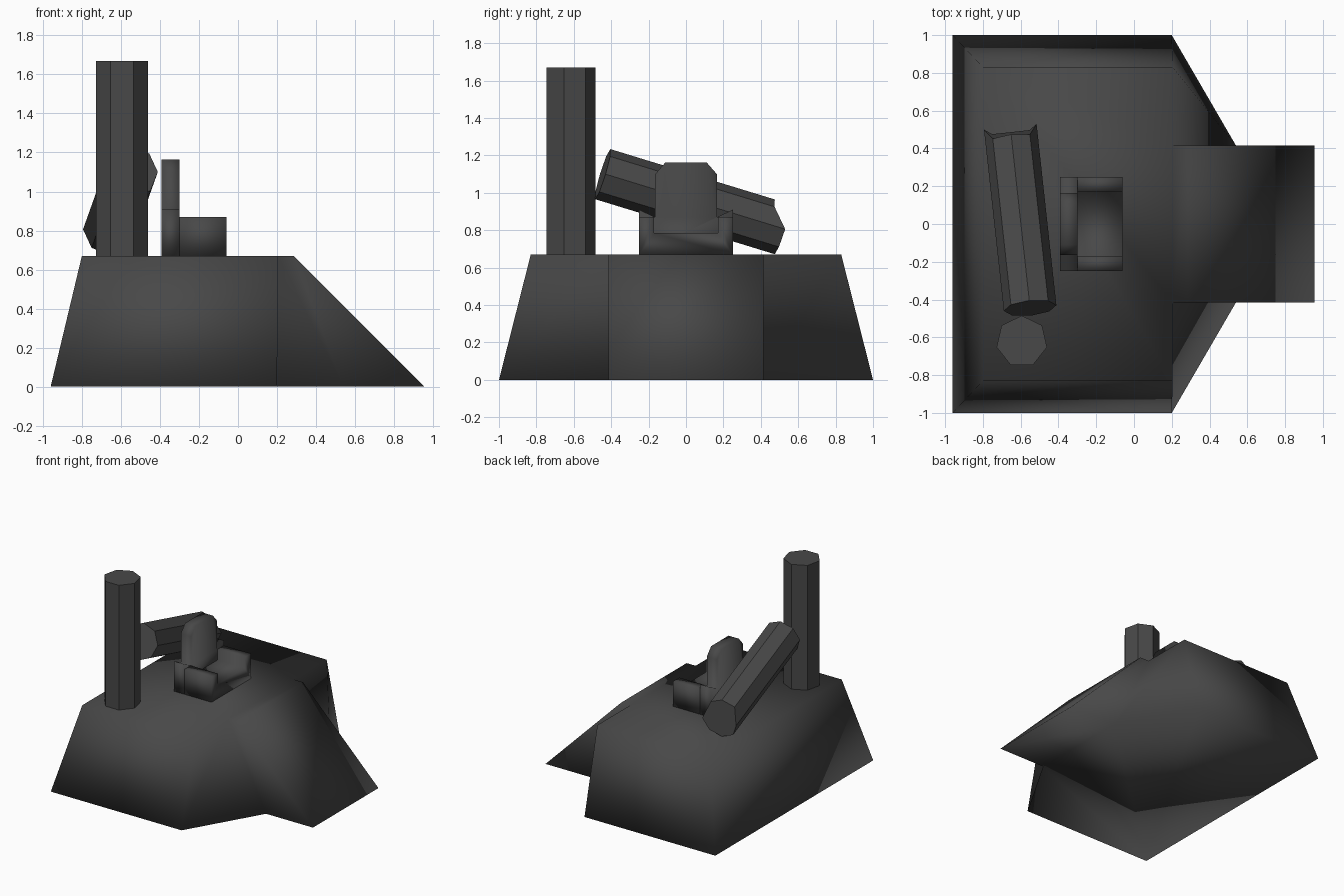
import bpy, bmesh, math
from mathutils import Vector

if "Cube" in bpy.data.objects:
    bpy.data.objects.remove(bpy.data.objects["Cube"])

stone = bpy.data.materials.new("dark grey stone")
stone.diffuse_color = (0.065, 0.065, 0.065, 1)
stone.use_nodes = True
stone.node_tree.nodes["Principled BSDF"].inputs["Base Color"].default_value = stone.diffuse_color


def loft(bm, ring_a, ring_b):
    """Closed solid between two matching rings of points."""
    a = [bm.verts.new(p) for p in ring_a]
    b = [bm.verts.new(p) for p in ring_b]
    n = len(a)
    for i in range(n):
        j = (i + 1) % n
        bm.faces.new((a[i], a[j], b[j], b[i]))
    bm.faces.new(a[::-1])
    bm.faces.new(b)


def finish(name, bm, smooth=False):
    bmesh.ops.recalc_face_normals(bm, faces=bm.faces)
    for f in bm.faces:
        f.smooth = smooth
    me = bpy.data.meshes.new(name)
    bm.to_mesh(me)
    bm.free()
    me.materials.append(stone)
    ob = bpy.data.objects.new(name, me)
    bpy.context.collection.objects.link(ob)
    return ob


def mirrored(half):
    """Complete a half outline (first coordinate kept, second flipped)."""
    return half + [(u, -v) for u, v in reversed(half)]


# Sloping platform with a ramp on the right side
low = mirrored([(-0.96, -1.0), (0.2, -1.0), (0.54, -0.415), (0.955, -0.415)])
high = mirrored([(-0.8, -0.83), (0.205, -0.83), (0.205, -0.415), (0.285, -0.415)])
bm = bmesh.new()
loft(bm, [(x, y, 0) for x, y in low], [(x, y, 0.67) for x, y in high])
finish("platform", bm, True)

# Standing pillar, seven sided
bm = bmesh.new()
ring = [(-0.594 + 0.137 * math.sin(math.tau * k / 7),
         -0.622 + 0.137 * math.cos(math.tau * k / 7)) for k in range(7)]
loft(bm, [(x, y, 0.665) for x, y in ring], [(x, y, 1.67) for x, y in ring])
finish("standing_pillar", bm)

# Fallen pillar, leaning up to the front, with its upper back rim broken off
front, back = Vector((-0.55, -0.445, 1.10)), Vector((-0.655, 0.515, 0.806))
axis = (back - front).normalized()
side = axis.cross(Vector((0, 0, 1))).normalized()
up = side.cross(axis)
ring_f, ring_b = [], []
for k in range(8):
    a = math.tau * k / 8
    off = 0.14 * (side * math.sin(a) + up * math.cos(a))
    ring_f.append(front + off)
    ring_b.append(back + off - axis * (0.085 if math.cos(a) > 0.5 else 0))
bm = bmesh.new()
loft(bm, ring_f, ring_b)
finish("fallen_pillar", bm)


def slab(name, half, x0, x1):
    """Profile of (z, y) points mirrored in y and extruded along x."""
    bm = bmesh.new()
    prof = mirrored(half)
    loft(bm, [(x0, y, z) for z, y in prof], [(x1, y, z) for z, y in prof])
    return finish(name, bm, True)


# Throne: seat with arms, and a back rest with low shoulders
slab("throne_seat", [(0.67, 0.25), (0.87, 0.25), (0.87, 0.17), (0.785, 0.17)],
     -0.30, -0.06)
slab("throne_back", [(0.67, 0.25), (0.91, 0.25), (0.87, 0.165),
                     (1.10, 0.165), (1.163, 0.11)], -0.392, -0.30)
